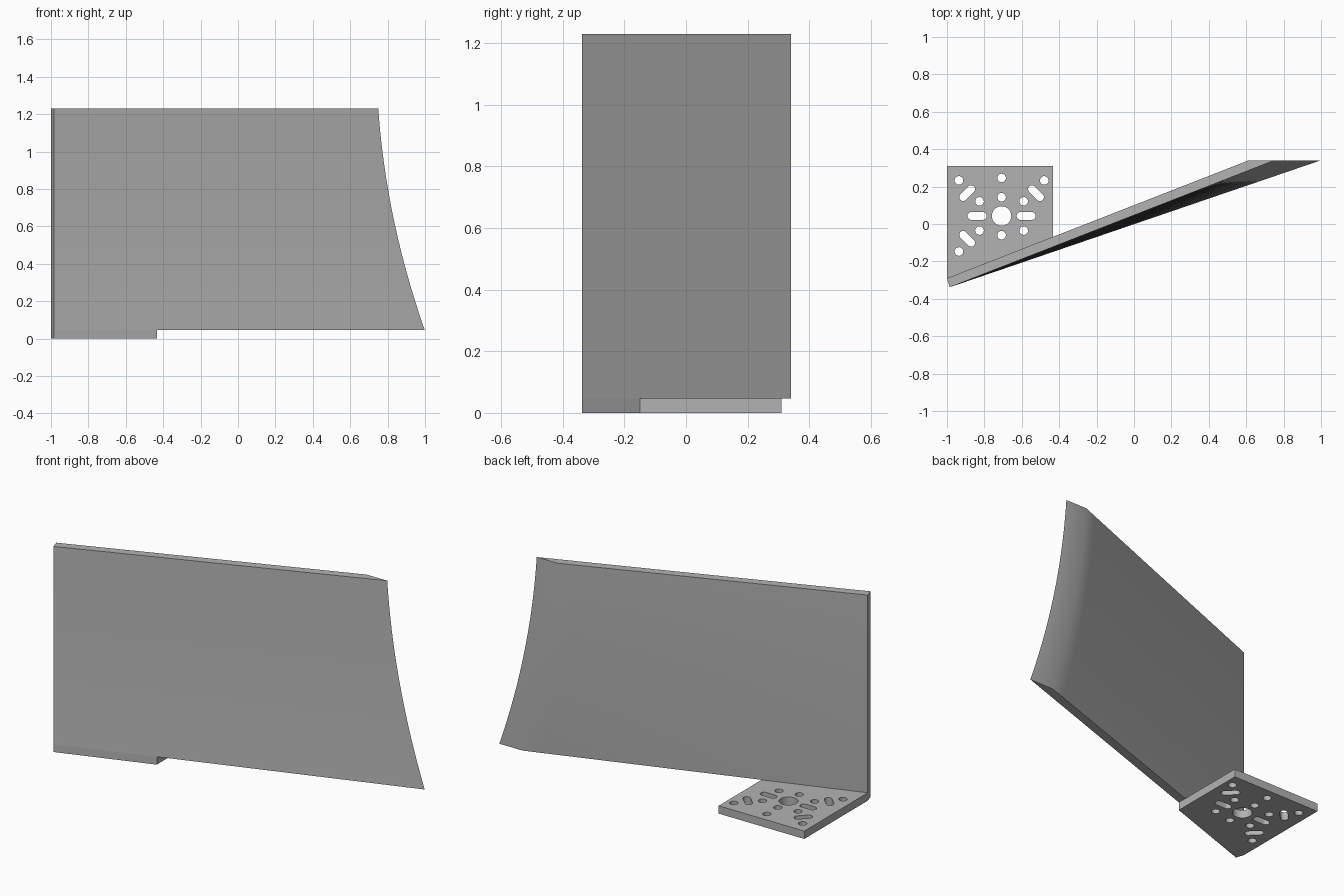
import bpy, bmesh
from math import cos, sin, pi, radians
from mathutils import Vector

if "Cube" in bpy.data.objects:
    bpy.data.objects.remove(bpy.data.objects["Cube"], do_unlink=True)

grey = bpy.data.materials.new("plain grey")
grey.use_nodes = True
colour = (0.45, 0.45, 0.45, 1)
grey.diffuse_color = colour
grey.node_tree.nodes["Principled BSDF"].inputs["Base Color"].default_value = colour

TOP, BASE = 1.23, 0.047
FRONT_LEFT = Vector((-0.985, -0.338))
BACK_LEFT = Vector((-1.0, -0.29))
END_Y = 0.34


def loft(bm, rings):
    """Skin a stack of closed rings and cap both ends."""
    rows = [[bm.verts.new(p) for p in ring] for ring in rings]
    n = len(rows[0])
    for a, b in zip(rows, rows[1:]):
        for i in range(n):
            j = (i + 1) % n
            bm.faces.new((a[i], a[j], b[j], b[i]))
    bm.faces.new(rows[0][::-1])
    bm.faces.new(rows[-1])


def prism(bm, outline, z0, z1):
    loft(bm, [[(x, y, z) for x, y in outline] for z in (z0, z1)])


def finish(name, bm):
    bmesh.ops.recalc_face_normals(bm, faces=bm.faces)
    mesh = bpy.data.meshes.new(name)
    bm.to_mesh(mesh)
    bm.free()
    mesh.materials.append(grey)
    obj = bpy.data.objects.new(name, mesh)
    bpy.context.collection.objects.link(obj)
    return obj


def smooth(obj):
    bpy.ops.object.select_all(action="DESELECT")
    obj.select_set(True)
    bpy.context.view_layer.objects.active = obj
    bpy.ops.object.shade_smooth_by_angle(angle=radians(30))


# Swept blade: straight sections fanning out from the upright left edge
def blade_section(z):
    drop = TOP - z
    tip = Vector((0.75 + 0.07 * drop + 0.118 * drop ** 2, END_Y))
    run = tip - FRONT_LEFT
    back_tip = Vector((tip.x - 0.05 * run.length / run.y, END_Y))
    near_tip = BACK_LEFT.lerp(back_tip, 0.95)
    return [(p.x, p.y, z) for p in (FRONT_LEFT, tip, back_tip, near_tip, BACK_LEFT)]


ROWS = 24
bm = bmesh.new()
loft(bm, [blade_section(BASE + (TOP - BASE) * i / ROWS) for i in range(ROWS + 1)])
blade = finish("blade", bm)

# Mounting plate, trimmed flush with the front of the blade
RIGHT = -0.433
low_tip = Vector(blade_section(BASE)[1][:2])
trim = FRONT_LEFT.lerp(low_tip, (RIGHT - FRONT_LEFT.x) / (low_tip.x - FRONT_LEFT.x))
bm = bmesh.new()
prism(bm, [FRONT_LEFT, trim, (RIGHT, 0.31), (-1.0, 0.31), BACK_LEFT], 0, BASE)
plate = finish("mounting_plate", bm)

# Hole pattern: round holes and slots about the large centre hole
CENTRE = Vector((-0.708, 0.043))
cutters = bmesh.new()


def hole(x, y, radius=0.023, half=0.0, angle=0.0, steps=12):
    """Round hole, or a slot when half is above zero."""
    axis = Vector((cos(angle), sin(angle))) * half
    outline = []
    for side in (1, -1):
        for i in range(steps + (half > 0)):
            a = angle - side * pi / 2 + pi * i / steps if side > 0 else angle + pi / 2 + pi * i / steps
            outline.append(CENTRE + Vector((x, y)) + axis * side + Vector((cos(a), sin(a))) * radius)
    prism(cutters, outline, -0.1, 0.1)


hole(0, 0, 0.052, steps=20)
for y in (0.203, 0.1, -0.103):
    hole(0, y)
for sx in (-1, 1):
    hole(sx * 0.131, 0, 0.021, 0.03)
    for sy in (-1, 1):
        hole(sx * 0.118, sy * 0.078)
        if sx < 0 or sy > 0:
            hole(sx * 0.228, sy * 0.19)
            hole(sx * 0.184, sy * 0.122, 0.021, 0.03, sx * sy * -pi / 4 + pi / 2 + (pi / 2))

cutter = finish("hole_cutter", cutters)
cutter.hide_render = True
drill = plate.modifiers.new("holes", "BOOLEAN")
drill.operation = "DIFFERENCE"
drill.solver = "EXACT"
drill.object = cutter
bpy.context.view_layer.objects.active = plate
bpy.ops.object.modifier_apply(modifier=drill.name)
bpy.data.objects.remove(cutter, do_unlink=True)

for obj in (blade, plate):
    smooth(obj)
